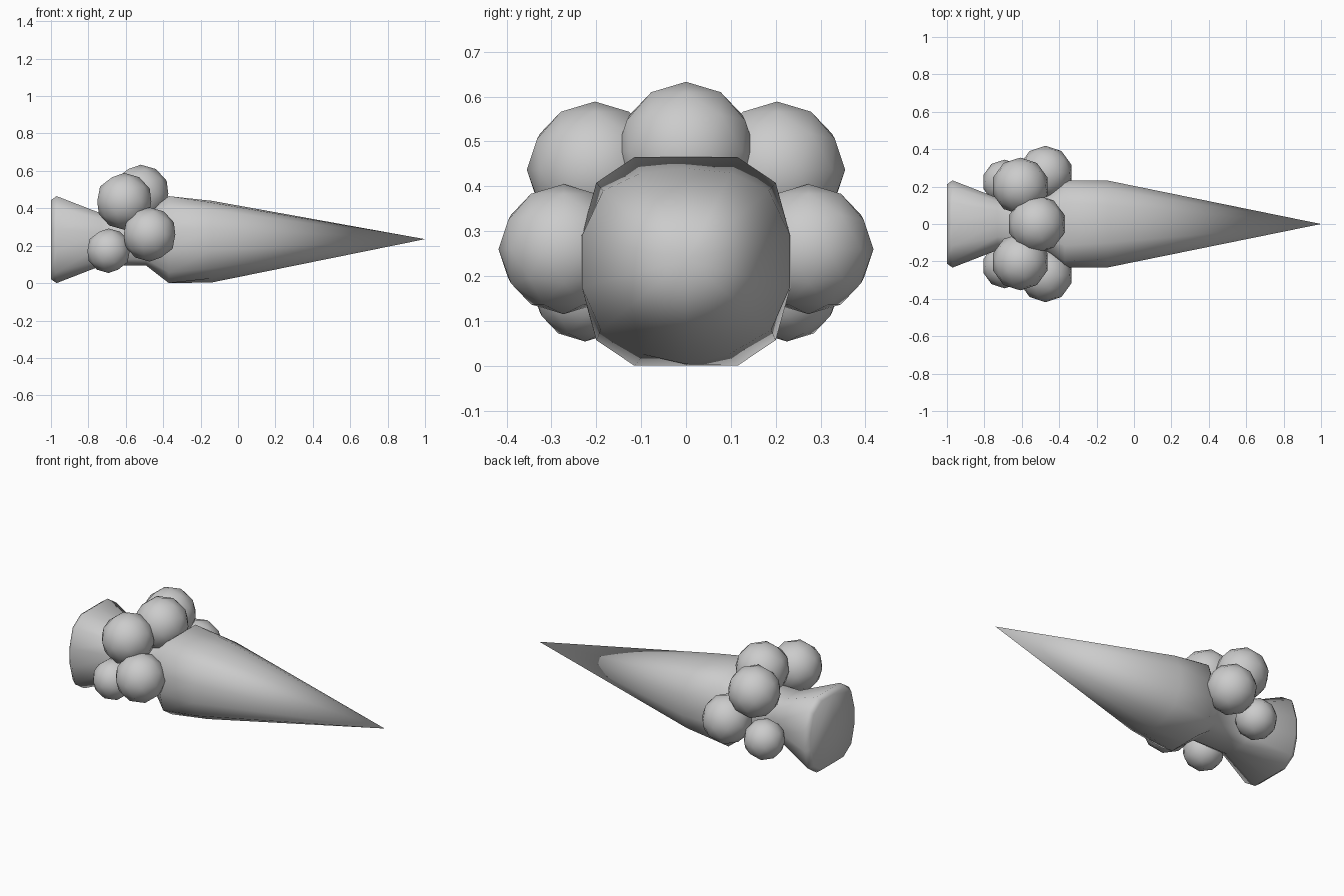
import bpy, bmesh

if "Cube" in bpy.data.objects:
    bpy.data.objects.remove(bpy.data.objects["Cube"])

CZ = 0.2325  # height of the long axis
# half cross-sections (y, z), top to bottom
COLLAR = [(0, .465), (.115, .465), (.2, .408), (.233, .29), (.233, .175), (.2, .057), (.115, 0), (0, 0)]
CONE = [(0, .44), (.1, .43), (.185, .39), (.232, .29), (.232, .175), (.19, .08), (.095, .025), (0, .0035)]


def ring(bm, x, half, s=1.0):
    pts = half + [(-y, z) for y, z in half[-2:0:-1]]
    return [bm.verts.new((x, y * s, CZ + (z - CZ) * s)) for y, z in pts]


def smooth(obj, angle):
    bpy.ops.object.select_all(action='DESELECT')
    obj.select_set(True)
    bpy.context.view_layer.objects.active = obj
    bpy.ops.object.shade_smooth_by_angle(angle=angle)


# wrapped paper body: flared tail, pinched waist, collar and pointed cone
bm = bmesh.new()
rings = [ring(bm, -1, COLLAR, .91), ring(bm, -.97, COLLAR), ring(bm, -.73, COLLAR, .6),
         ring(bm, -.49, COLLAR, .6), ring(bm, -.37, COLLAR), ring(bm, -.14, CONE)]
n = len(rings[0])
for a, b in zip(rings, rings[1:]):
    for i in range(n):
        j = (i + 1) % n
        bm.faces.new((a[i], a[j], b[j], b[i]))
tip = bm.verts.new((1, 0, .235))
for i in range(n):
    bm.faces.new((rings[-1][i], rings[-1][(i + 1) % n], tip))
bm.faces.new(rings[0])
bmesh.ops.recalc_face_normals(bm, faces=bm.faces)
mesh = bpy.data.meshes.new("cone_body")
bm.to_mesh(mesh)
bm.free()
body = bpy.data.objects.new("cone_body", mesh)
bpy.context.collection.objects.link(body)
smooth(body, 1.05)


# round balls clustered around the waist
def ball(name, x, y, z, r):
    bpy.ops.mesh.primitive_ico_sphere_add(subdivisions=2, radius=r, location=(x, y, z))
    obj = bpy.context.object
    obj.name = name
    smooth(obj, 1.05)


ball("top_ball", -.52, 0, .478, .155)
for side, s in (("left", 1), ("right", -1)):
    ball("upper_ball_" + side, -.608, s * .203, .437, .152)
    ball("middle_ball_" + side, -.473, s * .273, .26, .145)
    ball("lower_ball_" + side, -.692, s * .225, .173, .119)
